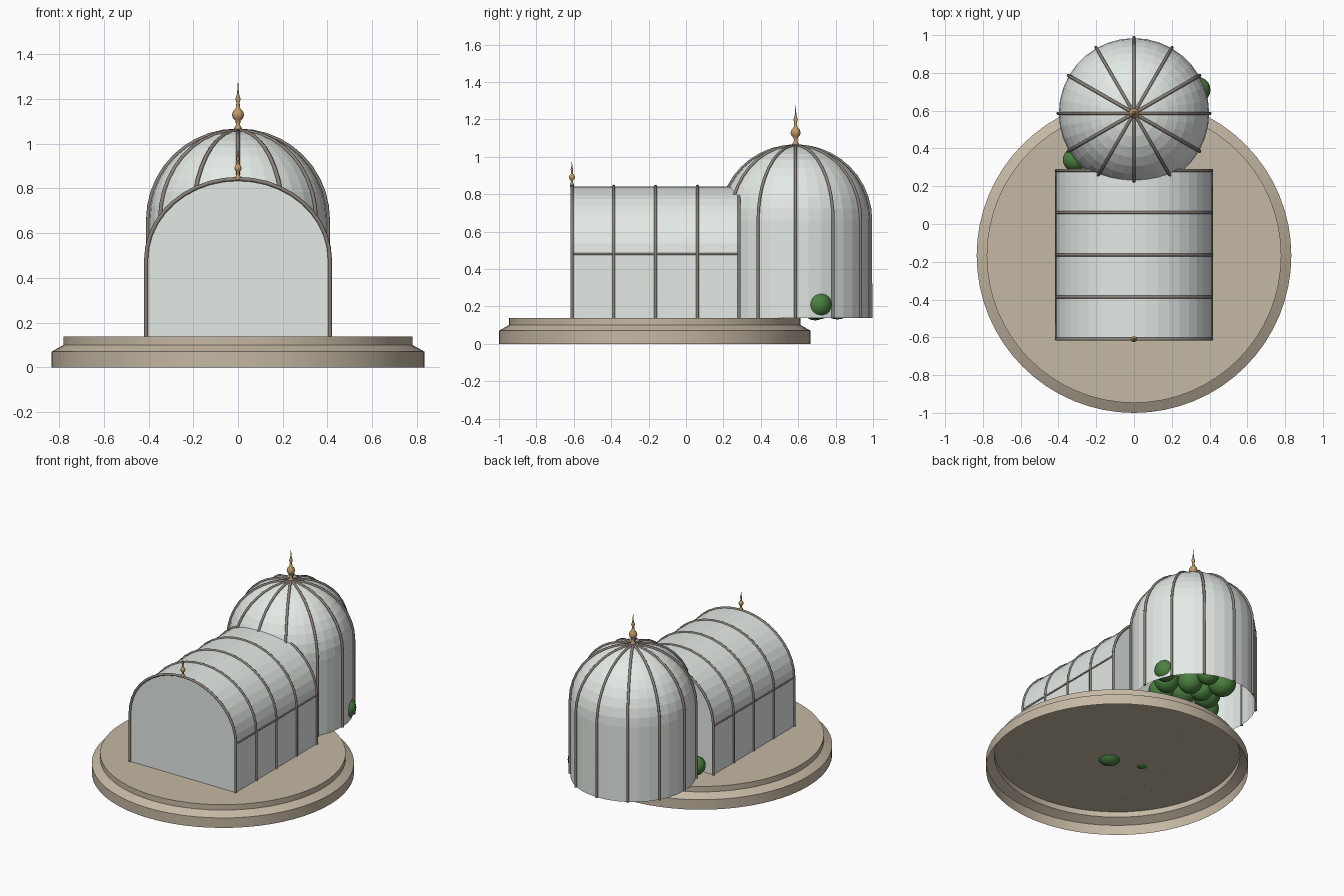
import bpy, bmesh
from math import sin, cos, pi
from mathutils import Matrix

if "Cube" in bpy.data.objects:
    bpy.data.objects.remove(bpy.data.objects["Cube"])

FLOOR, SPRING, DOME_Y, DOME_R, DOME_Z = 0.138, 0.48, 0.586, 0.398, 0.66
HALL_W, HALL_H, Y0, Y1 = 0.411, 0.362, -0.61, 0.284


def material(name, rgb):
    m = bpy.data.materials.new(name)
    m.diffuse_color = (*rgb, 1)
    m.use_nodes = True
    m.node_tree.nodes["Principled BSDF"].inputs["Base Color"].default_value = m.diffuse_color
    return m


STONE = material("stone", (0.56, 0.48, 0.37))
GLASS = material("glass", (0.77, 0.82, 0.79))
FRAME = material("frame", (0.25, 0.22, 0.19))
BRASS = material("brass", (0.55, 0.33, 0.13))
LEAF = material("leaf", (0.07, 0.22, 0.05))


def add(name, bm, mat, smooth=None):
    bmesh.ops.recalc_face_normals(bm, faces=bm.faces)
    me = bpy.data.meshes.new(name)
    bm.to_mesh(me)
    bm.free()
    ob = bpy.data.objects.new(name, me)
    bpy.context.collection.objects.link(ob)
    me.materials.append(mat)
    if smooth:
        bpy.ops.object.select_all(action='DESELECT')
        bpy.context.view_layer.objects.active = ob
        ob.select_set(True)
        bpy.ops.object.shade_smooth_by_angle(angle=smooth)
    return ob


def lathe(name, profile, center, mat, steps, smooth=None):
    """Spin an (r, z) profile about a vertical axis."""
    bm = bmesh.new()
    vs = [bm.verts.new((r, 0, z)) for r, z in profile]
    es = [bm.edges.new(p) for p in zip(vs, vs[1:])]
    bmesh.ops.spin(bm, geom=vs + es, cent=(0, 0, 0), axis=(0, 0, 1),
                   angle=2 * pi, steps=steps)
    bmesh.ops.remove_doubles(bm, verts=bm.verts, dist=1e-4)
    bmesh.ops.translate(bm, verts=bm.verts, vec=center)
    return add(name, bm, mat, smooth)


def bars(name, paths, radius):
    """Round glazing bars along a list of point paths."""
    cu = bpy.data.curves.new(name, 'CURVE')
    cu.dimensions = '3D'
    cu.bevel_depth, cu.bevel_resolution, cu.use_fill_caps = radius, 1, True
    for path in paths:
        sp = cu.splines.new('POLY')
        sp.points.add(len(path) - 1)
        for p, co in zip(sp.points, path):
            p.co = (*co, 1)
    ob = bpy.data.objects.new(name, cu)
    bpy.context.collection.objects.link(ob)
    cu.materials.append(FRAME)


# Stepped round plinth, open underneath
lathe("plinth", [(0.833, 0), (0.833, 0.07), (0.78, 0.1), (0.78, FLOOR), (0, FLOOR)],
      (0, -0.167, 0), STONE, 64, 0.5)

# Barrel-vaulted hall
N = 20
arch = [(HALL_W, FLOOR)]
arch += [(HALL_W * cos(pi * i / N), SPRING + HALL_H * sin(pi * i / N)) for i in range(N + 1)]
arch += [(-HALL_W, FLOOR)]
bm = bmesh.new()
front, back = [[bm.verts.new((x, y, z)) for x, z in arch] for y in (Y0, Y1)]
for i in range(len(arch) - 1):
    bm.faces.new((front[i], front[i + 1], back[i + 1], back[i]))
bm.faces.new(front)
bm.faces.new(back)
add("hall_glass", bm, GLASS)

# Hall arches and eaves rails
bars("hall_arches", [[(x, Y0 + (Y1 - Y0) * k / 4, z) for x, z in arch] for k in range(5)], 0.009)
bars("eaves_rails", [[(s * HALL_W, Y0, SPRING), (s * HALL_W, Y1, SPRING)] for s in (-1, 1)], 0.006)

# Domed rotunda, open underneath
dome = [(DOME_R, FLOOR)]
dome += [(DOME_R * cos(pi / 2 * i / 10), DOME_Z + DOME_R * sin(pi / 2 * i / 10)) for i in range(11)]
lathe("dome_glass", dome, (0, DOME_Y, 0), GLASS, 36)
bars("dome_ribs", [[((r + 0.004) * cos(a), DOME_Y + (r + 0.004) * sin(a), z) for r, z in dome]
                   for a in (pi * k / 6 for k in range(12))], 0.009)


# Turned finials
def finial(name, y, z, s):
    prof = [(0, -0.02), (0.018, -0.015), (0.018, 0.01), (0.009, 0.025), (0.011, 0.043), (0.022, 0.055),
            (0.027, 0.07), (0.022, 0.087), (0.01, 0.1), (0.007, 0.125), (0.012, 0.14), (0.007, 0.155),
            (0.004, 0.17), (0, 0.228)]
    lathe(name, [(r * s, h * s) for r, h in prof], (0, y, z), BRASS, 16, 0.8)


finial("dome_finial", DOME_Y, DOME_Z + DOME_R, 1)
finial("hall_finial", Y0, SPRING + HALL_H + 0.006, 0.6)


# Rounded shrubs
def shrubs(name, balls):
    bm = bmesh.new()
    for x, y, z, r in balls:
        bmesh.ops.create_icosphere(bm, subdivisions=3, radius=r, matrix=Matrix.Translation((x, y, z)))
    add(name, bm, LEAF, 1.0)


shrubs("rotunda_shrubs", [
    (-0.05, 0.81, 0.22, 0.09), (0.24, 0.61, 0.22, 0.08), (0.13, 0.71, 0.21, 0.08),
    (0.09, 0.84, 0.22, 0.07), (-0.08, 0.62, 0.23, 0.09), (0.335, 0.71, 0.21, 0.07),
    (-0.315, 0.34, 0.2, 0.062), (0.02, 0.69, 0.2, 0.075), (0.05, 0.55, 0.24, 0.09),
    (-0.18, 0.5, 0.22, 0.08), (0.18, 0.48, 0.22, 0.08), (0, 0.66, 0.33, 0.1)])
shrubs("hall_shrubs", [
    (-0.04, -0.29, 0.19, 0.085), (-0.25, -0.22, 0.19, 0.063),
    (0.2, -0.1, 0.21, 0.07), (0.1, -0.4, 0.2, 0.06)])
